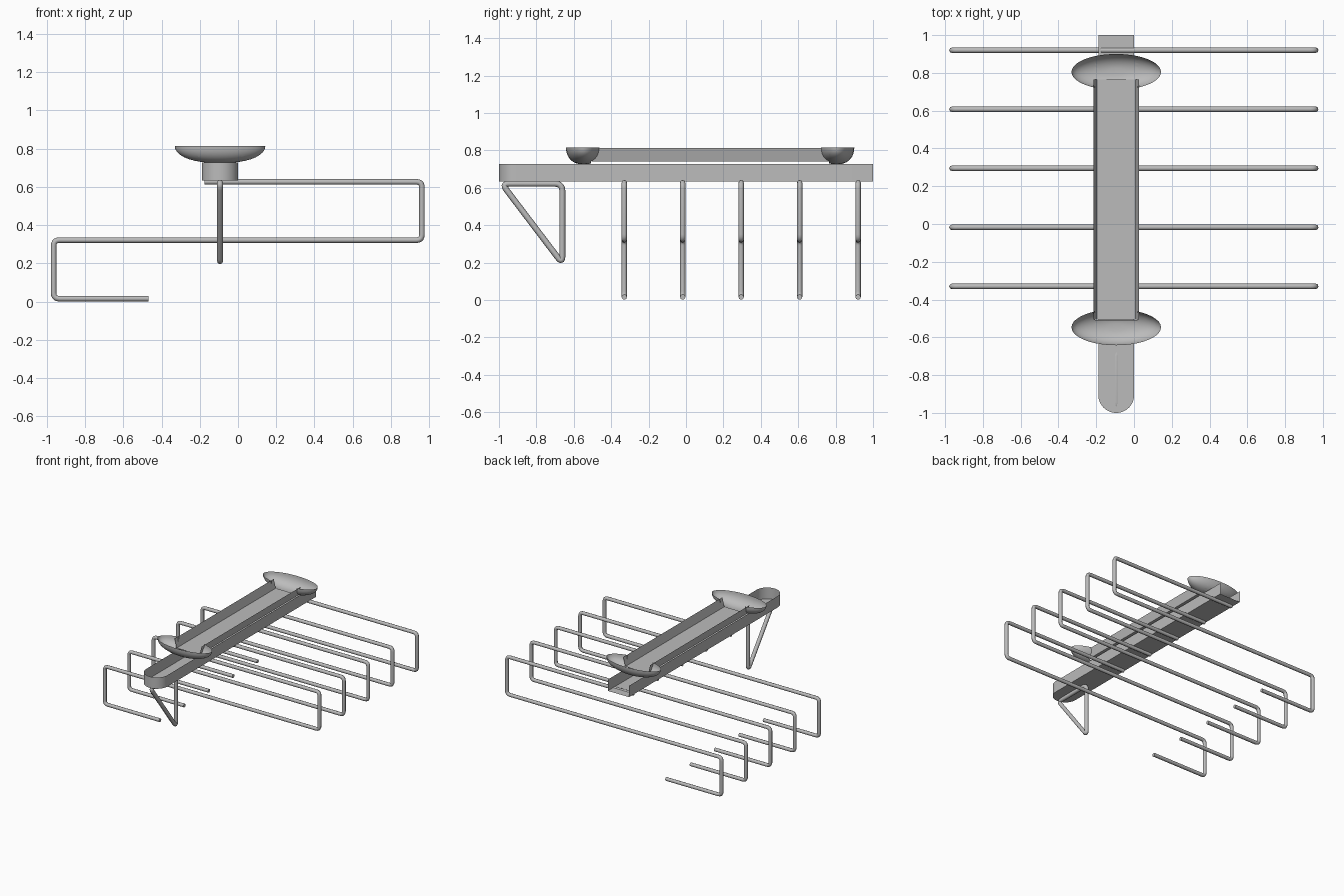
import bpy
import bmesh
import math
from mathutils import Vector

cube = bpy.data.objects.get("Cube")
if cube:
    bpy.data.objects.remove(cube, do_unlink=True)

CX = -0.094  # centre line of the tray

grey = bpy.data.materials.new("plain_grey")
grey.use_nodes = True
COLOR = (0.5, 0.5, 0.5, 1.0)
grey.diffuse_color = COLOR
grey.node_tree.nodes["Principled BSDF"].inputs["Base Color"].default_value = COLOR


def select_only(obj):
    bpy.ops.object.select_all(action="DESELECT")
    obj.select_set(True)
    bpy.context.view_layer.objects.active = obj


def finish(bm, name, angle=35):
    mesh = bpy.data.meshes.new(name)
    bm.to_mesh(mesh)
    bm.free()
    obj = bpy.data.objects.new(name, mesh)
    bpy.context.collection.objects.link(obj)
    mesh.materials.append(grey)
    select_only(obj)
    bpy.ops.object.shade_smooth_by_angle(angle=math.radians(angle))
    return obj


def rounded(points, radius, closed=False, steps=5):
    """Replace each corner of a path with a small curved bend."""
    pts = [Vector(p) for p in points]
    out = []
    n = len(pts)
    for i, p in enumerate(pts):
        if not closed and i in (0, n - 1):
            out.append(p)
            continue
        a = p + (pts[i - 1] - p).normalized() * radius
        b = p + (pts[(i + 1) % n] - p).normalized() * radius
        for s in range(steps + 1):
            t = s / steps
            out.append(a * (1 - t) ** 2 + p * 2 * t * (1 - t) + b * t * t)
    return out


def wire(name, points, radius, bend, closed=False):
    path = rounded(points, bend, closed)
    curve = bpy.data.curves.new(name, "CURVE")
    curve.dimensions = "3D"
    curve.bevel_depth = radius
    curve.bevel_resolution = 2
    curve.use_fill_caps = not closed
    spline = curve.splines.new("POLY")
    spline.points.add(len(path) - 1)
    for sp, p in zip(spline.points, path):
        sp.co = (*p, 1)
    spline.use_cyclic_u = closed
    obj = bpy.data.objects.new(name, curve)
    bpy.context.collection.objects.link(obj)
    select_only(obj)
    bpy.ops.object.convert(target="MESH")
    obj = bpy.context.object
    obj.data.materials.clear()
    obj.data.materials.append(grey)
    bpy.ops.object.shade_smooth_by_angle(angle=math.radians(50))


# Tray: thin floor and wall, rounded at the front, open at the back
def build_tray(half=0.095, low=0.635, high=0.727):
    bm = bmesh.new()
    outline = [(CX - half, 1)]
    for i in range(25):
        a = math.pi + math.pi * i / 24
        outline.append((CX + half * math.cos(a), -1 + half + half * math.sin(a)))
    outline.append((CX + half, 1))
    bottom = [bm.verts.new((x, y, low)) for x, y in outline]
    top = [bm.verts.new((x, y, high)) for x, y in outline]
    bm.faces.new(bottom)
    for i in range(len(outline) - 1):
        bm.faces.new((bottom[i], bottom[i + 1], top[i + 1], top[i]))
    finish(bm, "tray")


build_tray()


# Upper trough: flat floor with flared sides, running between the bowls
def build_trough(y0=-0.505, y1=0.765):
    bm = bmesh.new()
    section = [(-0.121, 0.812), (-0.103, 0.741), (0.103, 0.741), (0.121, 0.812)]
    rows = [[bm.verts.new((CX + x, y, z)) for x, z in section] for y in (y0, y1)]
    for i in range(3):
        bm.faces.new((rows[0][i], rows[0][i + 1], rows[1][i + 1], rows[1][i]))
    finish(bm, "trough")


build_trough()


# Oval bowls, each opened on the side where the trough enters
def build_bowl(name, cy, inward, rim=0.815, depth=0.09, segs=40, rings=9):
    bm = bmesh.new()
    loops = []
    for r in range(rings):
        t = math.pi / 2 * r / rings
        scale = math.cos(t) ** 0.87
        z = rim - depth * math.sin(t) ** 0.95
        loops.append([bm.verts.new((CX + 0.237 * scale * math.cos(a),
                                    cy + 0.095 * scale * math.sin(a), z))
                      for a in (2 * math.pi * s / segs for s in range(segs))])
    for upper, lower in zip(loops, loops[1:]):
        for s in range(segs):
            k = (s + 1) % segs
            bm.faces.new((upper[s], upper[k], lower[k], lower[s]))
    bm.faces.new(loops[-1])
    edge_y = cy + inward * 0.04
    for co, no in (((CX - 0.112, 0, 0), (1, 0, 0)),
                   ((CX + 0.112, 0, 0), (1, 0, 0)),
                   ((0, edge_y, 0), (0, 1, 0))):
        bmesh.ops.bisect_plane(bm, geom=bm.verts[:] + bm.edges[:] + bm.faces[:],
                               plane_co=co, plane_no=no)
    opening = []
    for f in bm.faces:
        c = f.calc_center_median()
        if abs(c.x - CX) < 0.112 and (c.y - edge_y) * inward > 0:
            opening.append(f)
    bmesh.ops.delete(bm, geom=opening, context="FACES")
    finish(bm, name, 45)


build_bowl("front_bowl", -0.547, 1)
build_bowl("back_bowl", 0.805, -1)

# Row of zigzag wire hangers under the tray
for i in range(5):
    y = -0.33 + 0.3125 * i
    wire(f"hanger_{i + 1}",
         [(-0.175, y, 0.627), (0.962, y, 0.627), (0.962, y, 0.322),
          (-0.964, y, 0.322), (-0.964, y, 0.016), (-0.467, y, 0.016)],
         0.0145, 0.03)

# Triangular wire hook at the front
wire("front_hook",
     [(CX, -0.985, 0.622), (CX, -0.661, 0.622), (CX, -0.661, 0.195)],
     0.016, 0.04, closed=True)
